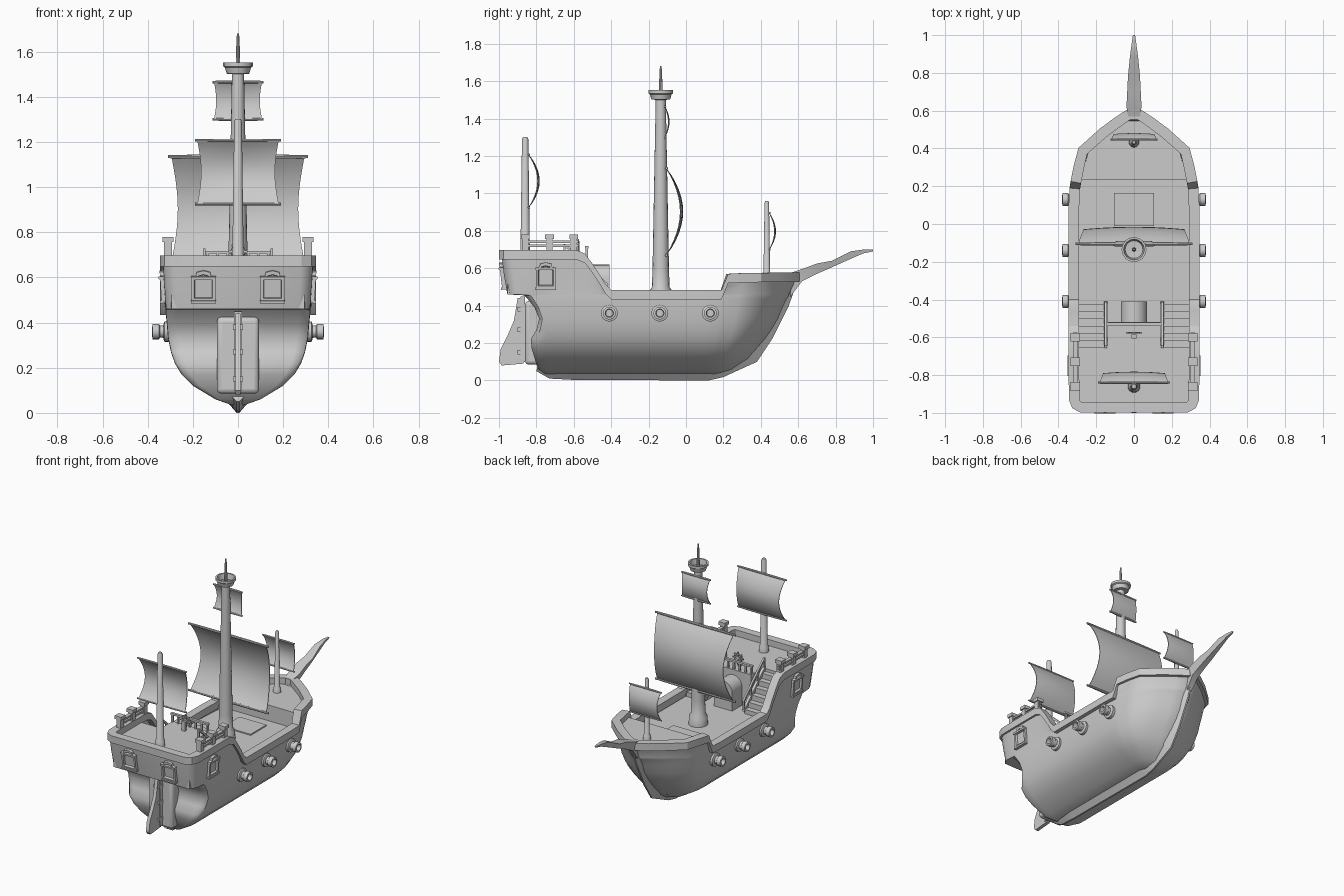
import bpy, bmesh
from math import sin, cos, pi, radians, hypot
from mathutils import Matrix, Vector

if "Cube" in bpy.data.objects:
    bpy.data.objects.remove(bpy.data.objects["Cube"])

def loft(name, rings, cap0=True, cap1=True, angle=35):
    """Skin closed rings of equal length."""
    n = len(rings[0])
    verts = [p for r in rings for p in r]
    faces = [(i*n+j, i*n+(j+1) % n, (i+1)*n+(j+1) % n, (i+1)*n+j)
             for i in range(len(rings)-1) for j in range(n)]
    if cap0: faces.append(tuple(range(n))[::-1])
    if cap1: faces.append(tuple(range((len(rings)-1)*n, len(rings)*n)))
    me = bpy.data.meshes.new(name)
    me.from_pydata(verts, [], faces)
    bm = bmesh.new(); bm.from_mesh(me)
    bmesh.ops.recalc_face_normals(bm, faces=bm.faces)
    bm.to_mesh(me); bm.free()
    me.shade_smooth()
    me.set_sharp_from_angle(angle=radians(angle))
    ob = bpy.data.objects.new(name, me)
    bpy.context.collection.objects.link(ob)
    return ob

def box(name, x0, x1, y0, y1, z0, z1):
    return loft(name, [[(x0, y0, z), (x1, y0, z), (x1, y1, z), (x0, y1, z)] for z in (z0, z1)])

def lathe(name, prof, loc, axis='Z', n=16, caps=True):
    def place(a, b, h):
        v = {'Z': (a, b, h), 'X': (h, a, b), 'Y': (a, h, b)}[axis]
        return tuple(Vector(v) + Vector(loc))
    return loft(name, [[place(r*cos(2*pi*k/n), r*sin(2*pi*k/n), h) for k in range(n)]
                       for r, h in prof], caps, caps)

def bar(name, p, q, w=.006):
    """Square bar between two points lying in a yz plane."""
    return loft(name, [[(c[0]+a*w, c[1]+b*w, c[2]+b*w*.6) for a, b in ((-1, -1), (1, -1), (1, 1), (-1, 1))]
                       for c in (p, q)])

def interp(tab, y):
    for (a, u), (b, v) in zip(tab, tab[1:]):
        if y <= b: return u + (v-u)*max(0, (y-a)/(b-a))
    return tab[-1][1]

# ---- hull: waterline rows (z, half width, stern y, bow y)
SHEER = [(-1, .69), (-.59, .69), (-.54, .67), (-.48, .59), (-.43, .505), (-.4, .475),
         (.19, .475), (.225, .565), (.6, .57)]
ROWS = [(.035, .03, -.75, .19), (.06, .10, -.79, .25), (.12, .20, -.81, .34), (.17, .25, -.825, .38),
        (.22, .28, -.83, .42), (.27, .297, -.80, .455), (.33, .31, -.785, .49), (.39, .315, -.81, .515),
        (.44, .32, -.85, .54), (.455, .32, -.865, .55), (.46, .32, -.955, .55)]
STERN = [(1, .84), (.93, .95), (.8, .995), (.4, 1), (0, 1)]
MID = [-.59, -.54, -.5, -.46, -.43, -.4, -.2, 0]
BOW = [(0, 1), (.18, .985), (.25, .97), (.42, .92), (.6, .85), (.8, .52), (.92, .28), (1, .1)]

def half_row(w, ys, yb):
    return ([(w*f, -.7+(ys+.7)*s) for s, f in STERN] + [(w, y) for y in MID]
            + [(w*f, .1+(yb-.1)*s) for s, f in BOW])

def ring(half, zf):
    return [(x, y, zf(y)) for x, y in half] + [(-x, y, zf(y)) for x, y in half[::-1]]

rings = [ring(half_row(w, a, b), lambda y, z=z: z) for z, w, a, b in ROWS]
rings.append(ring(half_row(.328, -.975, .575), lambda y: .46+.5*(interp(SHEER, y)-.46)))
TOP = half_row(.335, -.988, .595)
rings.append(ring(TOP, lambda y: interp(SHEER, y)-.006))
loft("hull", rings, True, False, 40)

# gunwale rail following the sheer
top = ring(TOP, lambda y: interp(SHEER, y))
rail = []
for k, (x, y, z) in enumerate(top):
    a, b = top[k-1], top[(k+1) % len(top)]
    dx, dy = b[0]-a[0], b[1]-a[1]
    l = hypot(dx, dy)
    nx, ny = dy/l, -dx/l
    off = lambda d: (x+nx*d, y+ny*d) if (x+nx*d)*x > 0 else (0, y+ny*d)
    rail.append([(*off(.011), z+.008), (*off(.011), z-.042), (*off(-.045), z-.042), (*off(-.045), z+.008)])
loft("gunwale_rail", rail + [rail[0]], False, False, 30)

# keel, stem and beakhead
KEEL = [(-.8, .05, -.79, .09), (-.73, .01, -.72, .05), (-.6, .003, -.6, .045), (.12, 0, .1, .045),
        (.2, .018, .17, .065), (.38, .1, .33, .14), (.46, .22, .41, .25), (.55, .4, .5, .42), (.595, .53, .55, .54)]
loft("keel", [[(-.045, c, d), (-.006, a, b), (.006, a, b), (.045, c, d)] for a, b, c, d in KEEL])
BEAK = [(.56, .575, .45, .03), (.62, .595, .53, .04), (.7, .625, .57, .036), (.78, .64, .605, .032),
        (.88, .69, .65, .022), (.95, .70, .68, .013), (1, .70, .69, .006)]
loft("bow_beak", [[(-w, y, t), (-w*.6, y, b), (w*.6, y, b), (w, y, t)] for y, t, b, w in BEAK])

# ---- decks
PLAN = sorted((y, x) for x, y in TOP)
def deck(name, ys, inset, z0, z1, extra=()):
    half = [(interp(PLAN, y)-inset, y) for y in ys] + list(extra)
    loft(name, [[(x, y, z) for x, y in half] + [(-x, y, z) for x, y in half[::-1]] for z in (z0, z1)])
deck("quarter_deck", [-.955, -.92, -.8, -.65], .03, .46, .655, [(.14, -.65), (.14, -.52)])
deck("main_deck", [-.7, -.4, 0, .25], .035, .40, .425)
deck("fore_deck", [.235, .31, .4, .5, .545], .045, .505, .535)
box("fore_bulkhead", -.29, .29, .235, .26, .42, .535)
box("stern_bulkhead", -.3, .3, -.68, -.65, .42, .655)
box("cabin_front", -.14, .14, -.66, -.521, .42, .64)
box("cargo_hatch", -.105, .105, -.01, .165, .42, .433)
arch = [(-.07, .42), (.07, .42)] + [(.07*cos(pi*k/10), .55+.07*sin(pi*k/10)) for k in range(11)]
loft("cabin_doorway", [[(x, y, z) for x, z in arch] for y in (-.53, -.41)])

# ---- stairs and deck railings on both sides
for s in (-1, 1):
    for i in range(6):
        y = -.425-.038*i
        x0, x1 = sorted((s*.155, s*.292))
        box("stair_step", x0, x1, y-.045, y, .42, .455+.036*i)
    bar("stair_stringer", (s*.15, -.42, .44), (s*.15, -.65, .66), .009)
    bar("stair_handrail", (s*.15, -.42, .51), (s*.15, -.65, .725))
    for y in (-.425, -.5, -.575, -.65):
        z = .44+(-.42-y)*.95
        box("stair_baluster", s*.15-.006, s*.15+.006, y-.006, y+.006, z, z+.07)
    for y in (-.86, -.73, -.6):
        box("side_rail_post", s*.31-.017, s*.31+.017, y-.017, y+.017, .69, .76)
        box("side_rail_post_cap", s*.31-.025, s*.31+.025, y-.023, y+.023, .757, .78)
    for z in (.72, .742):
        box("side_rail", s*.31-.012, s*.31+.012, -.875, -.575, z-.006, z+.006)
for k in range(7):
    x = -.135+.045*k
    box("front_baluster", x-.006, x+.006, -.536, -.524, .65, .71)
box("front_handrail", -.145, .145, -.539, -.521, .705, .718)

# ---- steering wheel
box("wheel_stand", -.012, .012, -.605, -.585, .65, .72)
bpy.ops.mesh.primitive_torus_add(major_radius=.028, minor_radius=.005, major_segments=20, minor_segments=6,
                                 location=(0, -.575, .715), rotation=(pi/2, 0, 0))
bpy.context.object.name = "wheel_rim"
for k in range(4):
    sp = box("wheel_spoke", -.042, .042, -.004, .004, -.004, .004)
    sp.matrix_world = Matrix.Translation((0, -.575, .715)) @ Matrix.Rotation(k*pi/4, 4, 'Y')

# ---- masts and crow's nest
lathe("main_mast", [(.062, .42), (.06, .48), (.047, .5), (.044, .6), (.027, 1.5)], (0, -.135, 0))
lathe("mast_top_pole", [(.011, 1.5), (.009, 1.6), (.005, 1.68)], (0, -.135, 0), n=10)
lathe("crows_nest", [(.02, 1.5), (.05, 1.502), (.058, 1.53), (.066, 1.535), (.066, 1.552), (.055, 1.552),
                     (.047, 1.515), (.01, 1.512)], (0, -.135, 0))
lathe("mizzen_mast", [(.033, .65), (.031, .69), (.025, .7), (.017, 1.29), (.012, 1.302)], (0, -.86, 0))
lathe("fore_mast", [(.027, .53), (.025, .56), (.018, .57), (.012, .95), (.008, .96)], (0, .432, 0))

# ---- sails with yards: half width, bottom z, top z, y, bulge
def sail(name, hw, z0, z1, y, bulge, r):
    rows = []
    for i in range(13):
        t = i/12
        w = hw*(.95-.09*sin(pi*t))
        front = [(w*u, y+bulge*sin(pi*t)**.85*(1-.14*u*u), z0+(z1-z0)*t) for u in [k/5-1 for k in range(11)]]
        rows.append(front + [(a, b-.005, c) for a, b, c in front[::-1]])
    loft(name + "_sail", rows)
    for z in (z0, z1):
        lathe(name + "_yard", [(r*.8, -hw), (r, -hw*.5), (r, hw*.5), (r*.8, hw)], (0, y, z), 'X', 8)
sail("main", .31, .67, 1.135, -.105, .09, .009)
sail("top", .112, 1.3, 1.465, -.112, .024, .007)
sail("mizzen", .19, .925, 1.207, -.84, .058, .007)
sail("fore", .125, .70, .895, .447, .034, .006)

# ---- cannons in round ports
for s in (-1, 1):
    for y in (-.41, -.14, .13):
        lathe("cannon_port", [(.045, s*.29), (.045, s*.325), (.034, s*.33)], (0, y, .36), 'X', 20)
        lathe("cannon_barrel", [(.028, s*.3), (.027, s*.345), (.034, s*.35), (.034, s*.378), (.022, s*.38),
                                (.019, s*.34)], (0, y, .36), 'X', 20)

# ---- framed windows at stern and sides
OUT = [(-.053, -.07), (.053, -.07), (.053, .04), (.034, .048), (.03, .064), (0, .072),
       (-.03, .064), (-.034, .048), (-.053, .04)]
def window(loc, rot, tilt):
    levels = [(1, .03), (1, -.014), (.76, -.014), (.7, 0)]
    m = Matrix.Translation(loc) @ Matrix.Rotation(rot, 4, 'Z') @ Matrix.Rotation(tilt, 4, 'X')
    loft("window_frame", [[(x*k, d, z*k) for x, z in OUT] for k, d in levels]).matrix_world = m
    box("window_lintel", -.055, .055, -.02, .01, .032, .045).matrix_world = m
    box("window_sill", -.056, .056, -.02, .01, -.074, -.062).matrix_world = m
for s in (-1, 1):
    window((s*.153, -.977, .56), 0, .12)
    window((s*.329, -.75, .56), s*pi/2, .06)

# ---- rudder and stern post
BLADE = [(-.87, .09), (-.985, .08), (-1, .1), (-.99, .17), (-.95, .25), (-.92, .32), (-.9, .44), (-.87, .44)]
loft("rudder_blade", [[(x, y, z) for y, z in BLADE] for x in (-.012, .012)])
box("rudder_hinge_post", -.018, .018, -.885, -.86, .1, .45)
for z in (.15, .27, .38):
    box("rudder_hinge", -.022, .022, -.9, -.84, z-.012, z+.012)
post = box("stern_post", -.093, .093, -.86, -.76, .085, .425)
bv = post.modifiers.new("bevel", 'BEVEL')
bv.width, bv.segments = .02, 3
